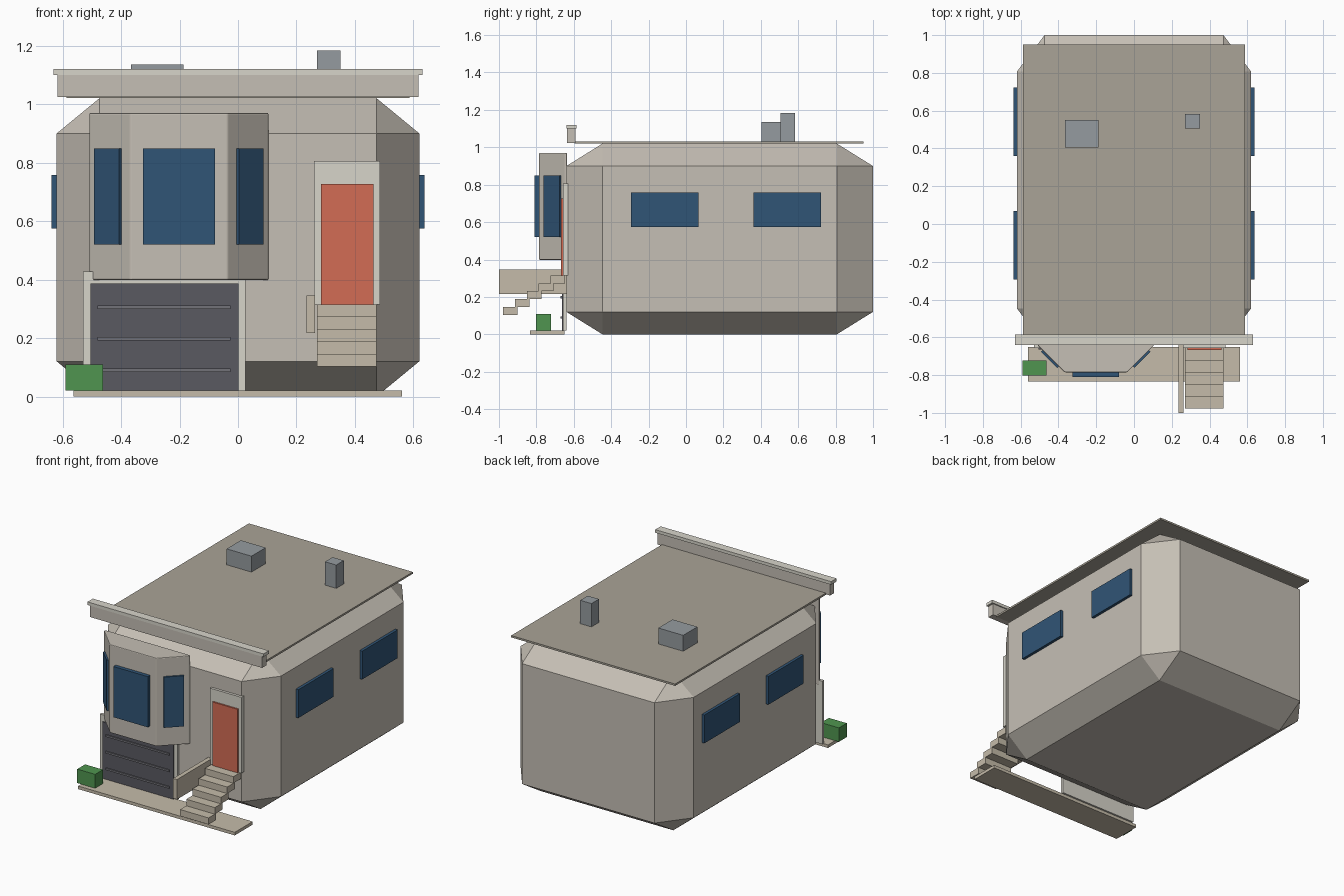
import bpy, bmesh, math
from mathutils import Matrix

if "Cube" in bpy.data.objects:
    bpy.data.objects.remove(bpy.data.objects["Cube"])


def mat(name, r, g, b):
    m = bpy.data.materials.new(name)
    m.diffuse_color = (r, g, b, 1)
    m.use_nodes = True
    m.node_tree.nodes["Principled BSDF"].inputs["Base Color"].default_value = m.diffuse_color
    return m


WALL = mat("wall_beige", 0.56, 0.52, 0.46)
TRIM = mat("trim_cream", 0.68, 0.66, 0.59)
ROOF = mat("roof_taupe", 0.40, 0.37, 0.31)
STONE = mat("step_stone", 0.56, 0.50, 0.40)
GLASS = mat("glass_blue", 0.03, 0.09, 0.18)
RED = mat("door_red", 0.65, 0.15, 0.09)
DARK = mat("garage_dark", 0.10, 0.10, 0.12)
RIB = mat("rib_grey", 0.17, 0.17, 0.19)
METAL = mat("metal_grey", 0.30, 0.33, 0.35)
GREEN = mat("plant_green", 0.08, 0.30, 0.08)


def finish(name, bm, material):
    bmesh.ops.recalc_face_normals(bm, faces=bm.faces[:])
    me = bpy.data.meshes.new(name)
    bm.to_mesh(me)
    bm.free()
    me.materials.append(material)
    ob = bpy.data.objects.new(name, me)
    bpy.context.collection.objects.link(ob)
    return ob


def box(name, x, y, z, material, bevel=0.0, turn=0.0):
    """Box from (min, max) ranges; bevel is a fraction of each dimension."""
    bm = bmesh.new()
    bmesh.ops.create_cube(bm, size=1)
    if bevel:
        bmesh.ops.bevel(bm, geom=bm.edges[:], offset=bevel, segments=1, affect='EDGES')
    size = [r[1] - r[0] for r in (x, y, z)]
    mid = [(r[0] + r[1]) / 2 for r in (x, y, z)]
    bm.transform(Matrix.Translation(mid) @ Matrix.Rotation(turn, 4, 'Z') @ Matrix.Diagonal((*size, 1)))
    return finish(name, bm, material)


# Main body with broad chamfers, and roof
box("house_body", (-0.62, 0.62), (-0.64, 1.0), (0, 1.02), WALL, bevel=0.118)
box("roof_slab", (-0.587, 0.587), (-0.595, 0.95), (1.02, 1.032), ROOF)
box("cornice", (-0.617, 0.617), (-0.635, -0.592), (1.024, 1.10), WALL)
box("cornice_cap", (-0.63, 0.63), (-0.64, -0.585), (1.10, 1.12), TRIM)

# Rooftop units
box("chimney", (0.27, 0.35), (0.505, 0.582), (1.03, 1.183), METAL)
box("roof_vent", (-0.365, -0.187), (0.405, 0.55), (1.03, 1.135), METAL)

# Side windows
for side, sx in (("left", -1), ("right", 1)):
    xs = sorted((sx * 0.61, sx * 0.638))
    for part, ys in (("front", (-0.293, 0.068)), ("rear", (0.36, 0.722))):
        box(f"{side}_{part}_window", xs, ys, (0.575, 0.758), GLASS)

# Bay: extruded trapezoid with softened edges
CX = -0.202
bm = bmesh.new()
plan = [(-0.306, -0.635), (-0.306, -0.645), (-0.166, -0.785),
        (0.166, -0.785), (0.306, -0.645), (0.306, -0.635)]
base = bm.faces.new([bm.verts.new((CX + px, py, 0.398)) for px, py in plan])
top = bmesh.ops.extrude_face_region(bm, geom=[base])["geom"]
bmesh.ops.translate(bm, verts=[v for v in top if isinstance(v, bmesh.types.BMVert)], vec=(0, 0, 0.572))
bay = finish("bay", bm, WALL)
soft = bay.modifiers.new("soft_edges", 'BEVEL')
soft.width = 0.008
soft.segments = 2

# Bay windows
box("bay_front_window", (-0.325, -0.079), (-0.81, -0.78), (0.52, 0.848), GLASS)
for side, s in (("left", -1), ("right", 1)):
    cx = CX + s * 0.241
    box(f"bay_{side}_window", (cx - 0.06, cx + 0.06), (-0.722, -0.704), (0.52, 0.848),
        GLASS, turn=s * math.radians(45))

# Garage
box("garage_frame", (-0.53, 0.025), (-0.657, -0.638), (0.02, 0.428), TRIM)
box("garage_door", (-0.505, 0.002), (-0.664, -0.65), (0.02, 0.386), DARK)
for i, z in enumerate((0.09, 0.198, 0.305)):
    box(f"garage_rib_{i + 1}", (-0.48, -0.025), (-0.671, -0.66), (z - 0.006, z + 0.006), RIB)

# Front door
box("door_frame", (0.26, 0.485), (-0.657, -0.63), (0.315, 0.806), TRIM)
box("front_door", (0.284, 0.464), (-0.667, -0.65), (0.315, 0.727), RED)

# Stairs with side wall
for i in range(5):
    y, z = -0.978 + i * 0.0635, 0.103 + i * 0.0425
    box(f"step_{i + 1}", (0.27, 0.474), (y, y + 0.078), (z, z + 0.0425), STONE)
box("stair_wall", (0.235, 0.263), (-1.0, -0.64), (0.217, 0.346), STONE)

# Front paving and planter
box("paving", (-0.562, 0.56), (-0.833, -0.65), (0, 0.02), STONE)
box("planter", (-0.59, -0.462), (-0.802, -0.722), (0.02, 0.11), GREEN)
